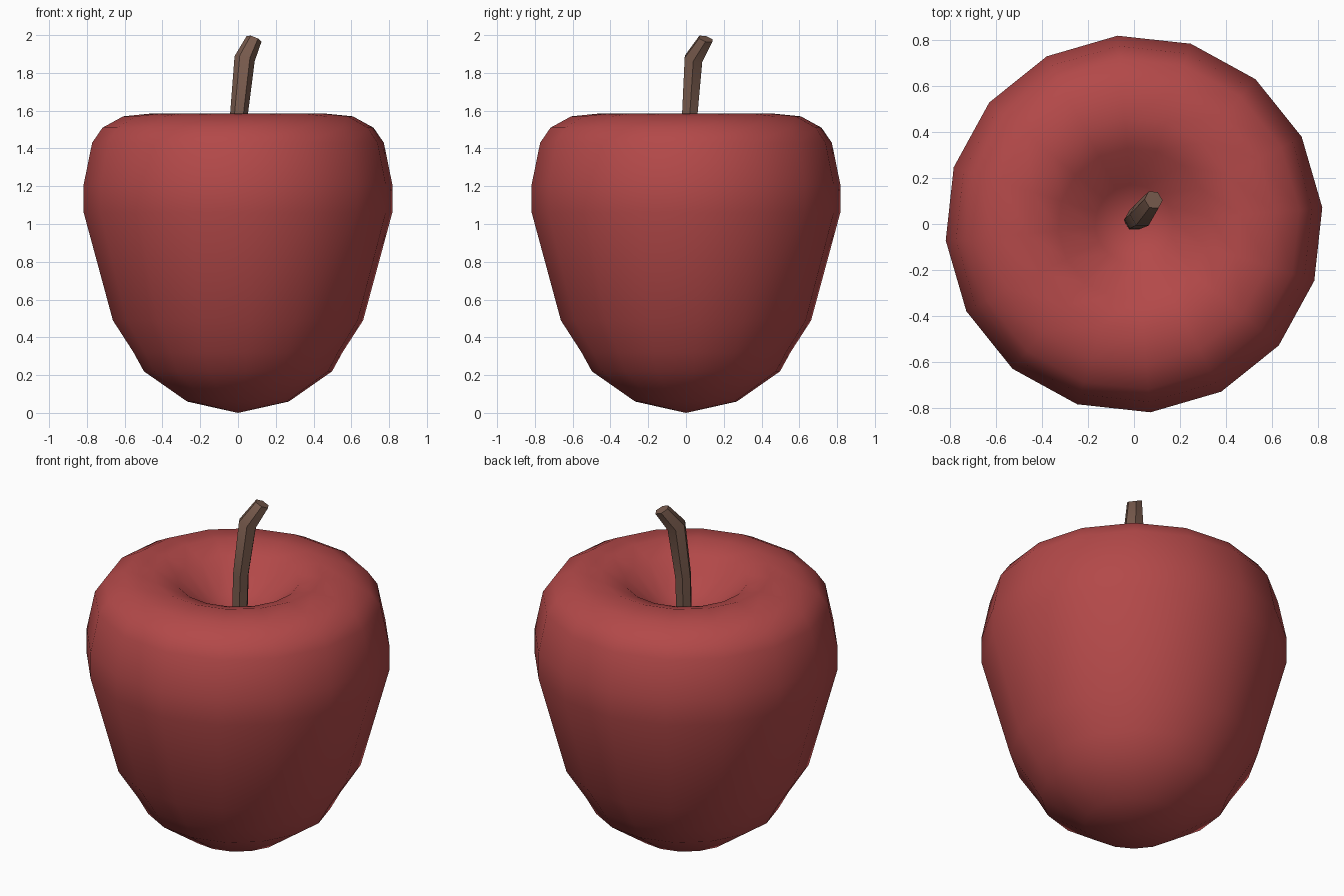
import bpy, bmesh, math
from mathutils import Vector

cube = bpy.data.objects.get("Cube")
if cube:
    bpy.data.objects.remove(cube)


def material(name, color):
    mat = bpy.data.materials.new(name)
    mat.diffuse_color = (*color, 1)
    mat.use_nodes = True
    bsdf = next(n for n in mat.node_tree.nodes if n.type == "BSDF_PRINCIPLED")
    bsdf.inputs["Base Color"].default_value = (*color, 1)
    bsdf.inputs["Roughness"].default_value = 0.8
    return mat


def loft(name, rings, mat, smooth_angle):
    """Skin a list of vertex rings; a ring of one point closes an end as a fan."""
    bm = bmesh.new()
    loops = [[bm.verts.new(p) for p in ring] for ring in rings]
    for low, high in zip(loops, loops[1:]):
        n = max(len(low), len(high))
        for i in range(n):
            j = (i + 1) % n
            if len(low) == 1:
                bm.faces.new((low[0], high[j], high[i]))
            elif len(high) == 1:
                bm.faces.new((low[i], low[j], high[0]))
            else:
                bm.faces.new((low[i], low[j], high[j], high[i]))
    for end in (loops[0], loops[-1]):
        if len(end) > 1:
            bm.faces.new(end)
    bmesh.ops.recalc_face_normals(bm, faces=bm.faces)
    mesh = bpy.data.meshes.new(name)
    bm.to_mesh(mesh)
    bm.free()
    mesh.materials.append(mat)
    obj = bpy.data.objects.new(name, mesh)
    bpy.context.collection.objects.link(obj)
    bpy.ops.object.select_all(action="DESELECT")
    obj.select_set(True)
    bpy.context.view_layer.objects.active = obj
    bpy.ops.object.shade_smooth_by_angle(angle=math.radians(smooth_angle))
    return obj


def circle(center, radius, sides, normal=(0, 0, 1), phase=0.0):
    turn = Vector((0, 0, 1)).rotation_difference(Vector(normal))
    points = []
    for i in range(sides):
        a = phase + math.tau * i / sides
        points.append(Vector(center) + turn @ Vector((radius * math.cos(a), radius * math.sin(a), 0)))
    return points


red = material("apple red", (0.45, 0.066, 0.066))
brown = material("stem brown", (0.19, 0.105, 0.075))

# Fruit: turned profile (radius, height) from the base tip over the rim into the hollow
SIDES = 16
profile = [(0.27, 0.06), (0.5, 0.22), (0.555, 0.32), (0.665, 0.49), (0.82, 1.06),
           (0.82, 1.21), (0.775, 1.43), (0.72, 1.51), (0.61, 1.57), (0.46, 1.585),
           (0.33, 1.54), (0.17, 1.4)]
rings = [[(0, 0, 0)]]
rings += [circle((0, 0, z), r, SIDES, phase=math.radians(5)) for r, z in profile]
rings.append([(0, 0, 1.32)])
loft("apple_fruit", rings, red, 75)

# Stem: short six-sided stalk with a bend near the tip
stem = [((0, 0.015, 1.28), 0.045, (0, 0, 1)),
        ((0.005, 0.02, 1.58), 0.047, (0.1, 0.05, 1)),
        ((0.035, 0.04, 1.875), 0.055, (0.25, 0.25, 1)),
        ((0.085, 0.105, 1.98), 0.042, (0.4, 0.3, 1))]
loft("apple_stem", [circle(c, r, 6, n) for c, r, n in stem], brown, 50)
